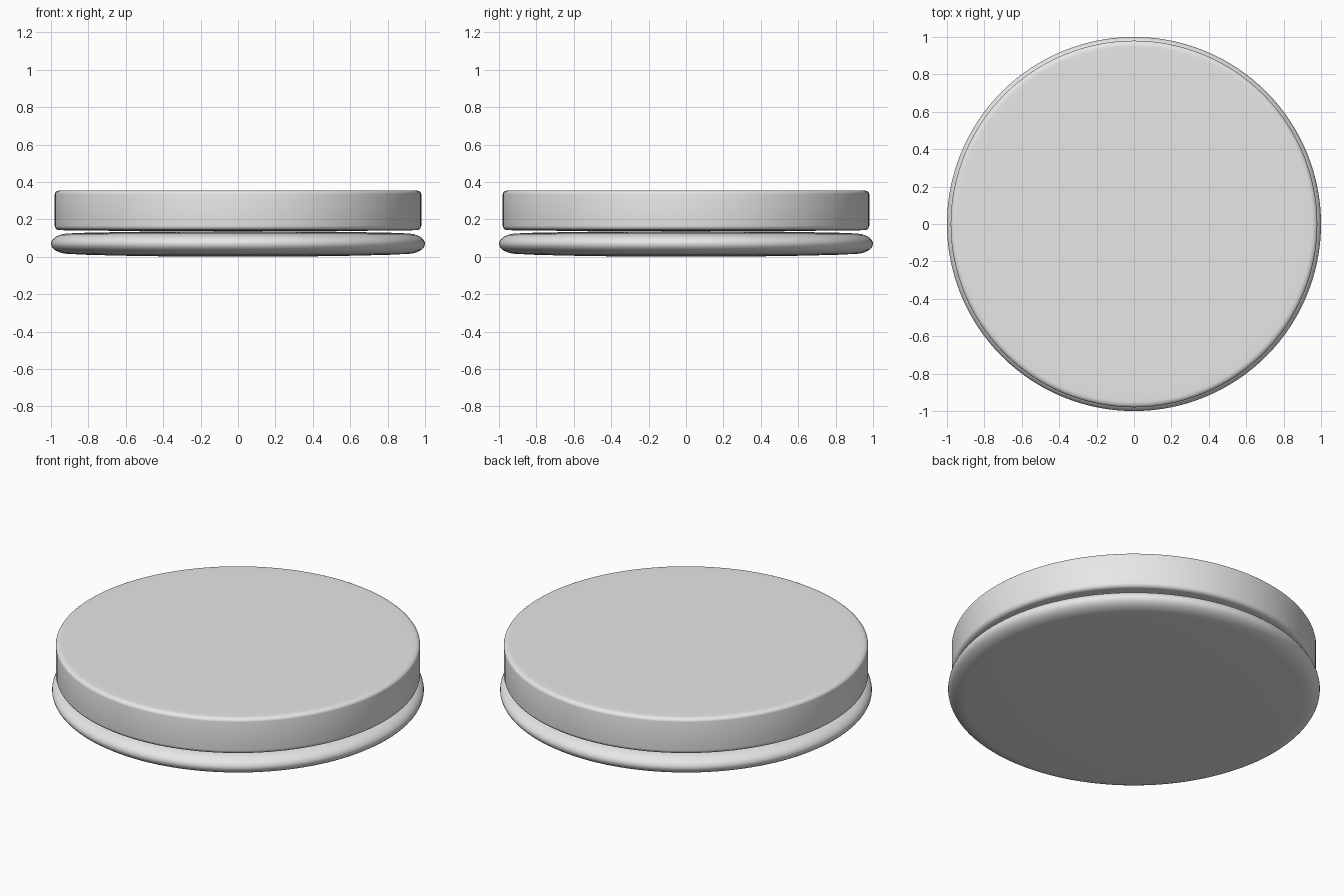
import bpy
import bmesh
from math import pi, sin, cos, radians
from mathutils import Vector

if "Cube" in bpy.data.objects:
    bpy.data.objects.remove(bpy.data.objects["Cube"])

grey = bpy.data.materials.new("light grey")
grey.use_nodes = True
grey.diffuse_color = (0.8, 0.8, 0.8, 1)
grey.node_tree.nodes["Principled BSDF"].inputs["Base Color"].default_value = (0.8, 0.8, 0.8, 1)


def arc(r, z, rx, rz, start, end, steps):
    """Elliptical corner of a profile, centred on (r, z), angles in degrees."""
    angles = [radians(start + (end - start) * i / steps) for i in range(steps + 1)]
    return [(r + rx * cos(a), z + rz * sin(a)) for a in angles]


def lathe(name, profile, segments=128):
    """Revolve an (r, z) profile that starts and ends on the axis."""
    bm = bmesh.new()
    verts = [bm.verts.new((r, 0, z)) for r, z in profile]
    edges = [bm.edges.new(pair) for pair in zip(verts, verts[1:])]
    bmesh.ops.spin(bm, geom=verts + edges, cent=Vector(), axis=(0, 0, 1),
                   angle=2 * pi, steps=segments)
    bmesh.ops.remove_doubles(bm, verts=bm.verts, dist=0.0001)
    bmesh.ops.recalc_face_normals(bm, faces=bm.faces)
    mesh = bpy.data.meshes.new(name)
    bm.to_mesh(mesh)
    bm.free()
    mesh.materials.append(grey)
    obj = bpy.data.objects.new(name, mesh)
    bpy.context.collection.objects.link(obj)
    bpy.ops.object.select_all(action="DESELECT")
    obj.select_set(True)
    bpy.context.view_layer.objects.active = obj
    bpy.ops.object.shade_smooth_by_angle(angle=radians(40))
    return obj


# Lower disc: slightly domed faces and a fully rounded rim
lathe("lower_disc",
      [(0, 0), (0.5, 0.003), (0.8, 0.01)]
      + arc(0.9, 0.07, 0.1, 0.055, -90, 90, 16)
      + [(0.8, 0.129), (0.5, 0.134), (0, 0.137)])

# Upper disc: straight wall with small rounded edges
lathe("upper_disc",
      [(0, 0.136), (0.5, 0.137), (0.9, 0.141)]
      + arc(0.955, 0.166, 0.025, 0.024, -90, 0, 6)
      + arc(0.95, 0.335, 0.03, 0.02, 0, 90, 6)
      + [(0.9, 0.355), (0, 0.355)])
